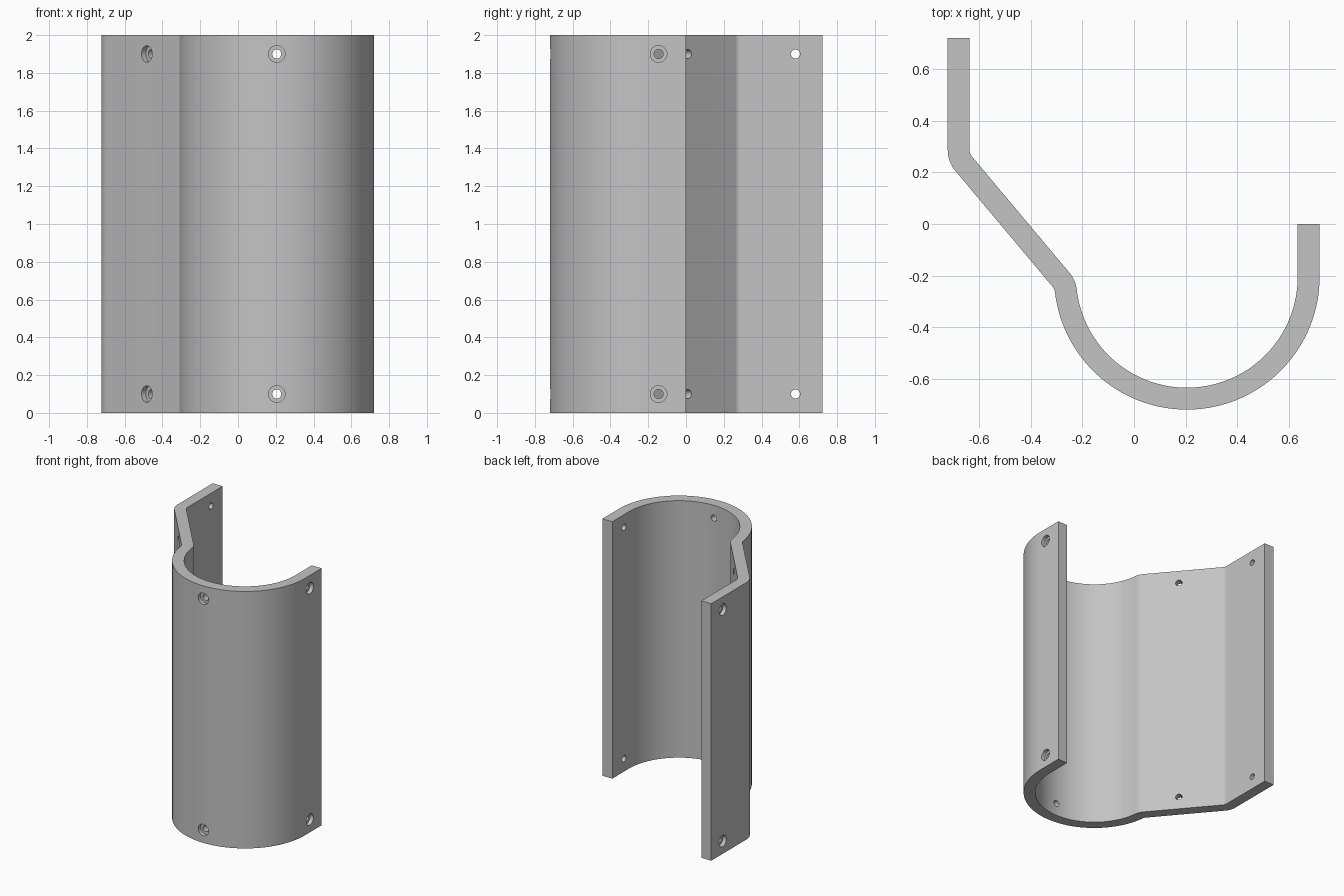
import bpy, bmesh
from math import sin, cos, radians, pi
from mathutils import Vector

cube = bpy.data.objects.get("Cube")
if cube:
    bpy.data.objects.remove(cube)

HEIGHT = 2.0
HALF = 0.0425          # half the sheet thickness
BORE_DEPTH = 0.03

steel = bpy.data.materials.new("plain grey")
steel.use_nodes = True
GREY = (0.55, 0.55, 0.55, 1)
steel.diffuse_color = GREY
steel.node_tree.nodes["Principled BSDF"].inputs["Base Color"].default_value = GREY


def arc(centre, radius, start, end, steps):
    """Points of an arc, angles in degrees."""
    angles = [radians(start + (end - start) * i / steps) for i in range(steps + 1)]
    return [Vector((centre[0] + radius * cos(a), centre[1] + radius * sin(a))) for a in angles]


def edge(side):
    """One edge of the bent sheet; side is +1 inside the trough, -1 outside."""
    o = side * HALF
    return ([Vector((-0.68 + o, 0.7215))]
            + arc((-0.60, 0.286), 0.08 - o, 180, 220, 10)
            + arc((-0.344, -0.268), 0.08 + o, 40, 6.5, 8)
            + arc((0.205, -0.205), 0.4725 - o, 186.5, 360, 64)
            + [Vector((0.6775 - o, 0))])


def make_object(name, bm):
    bmesh.ops.recalc_face_normals(bm, faces=bm.faces)
    mesh = bpy.data.meshes.new(name)
    bm.to_mesh(mesh)
    bm.free()
    obj = bpy.data.objects.new(name, mesh)
    bpy.context.collection.objects.link(obj)
    mesh.materials.append(steel)
    return obj


# Bent sheet: closed profile extruded upwards
bm = bmesh.new()
outline = edge(-1) + edge(1)[::-1]
face = bm.faces.new([bm.verts.new((p.x, p.y, 0)) for p in outline])
extruded = bmesh.ops.extrude_face_region(bm, geom=[face])
top = [v for v in extruded["geom"] if isinstance(v, bmesh.types.BMVert)]
bmesh.ops.translate(bm, verts=top, vec=(0, 0, HEIGHT))
sheet = make_object("bent_sheet", bm)


def add_cylinder(bm, point, axis, radius, start, end):
    """Cylinder along axis, between two distances from point."""
    turn = axis.to_track_quat("Z", "Y").to_matrix().to_4x4()
    turn.translation = point + axis * (start + end) / 2
    bmesh.ops.create_cone(bm, cap_ends=True, segments=32, radius1=radius,
                          radius2=radius, depth=end - start, matrix=turn)


# Counterbored screw holes: middle of the sheet and outward direction
slant = radians(220)
holes = [((0.205, -0.6775), (0, -1)),
         ((0.6775, -0.145), (1, 0)),
         ((-0.45, -0.017), (cos(slant), sin(slant))),
         ((-0.68, 0.58), (-1, 0))]


def make_cutter(name, radius, start):
    bm = bmesh.new()
    for (x, y), (dx, dy) in holes:
        for z in (0.1, HEIGHT - 0.1):
            add_cylinder(bm, Vector((x, y, z)), Vector((dx, dy, 0)), radius, start, 0.1)
    obj = make_object(name, bm)
    obj.hide_render = True
    return obj


cutters = [make_cutter("hole_cutter", 0.024, -0.1),
           make_cutter("counterbore_cutter", 0.044, HALF - BORE_DEPTH)]

bpy.ops.object.select_all(action="DESELECT")
bpy.context.view_layer.objects.active = sheet
sheet.select_set(True)
for cutter in cutters:
    cut = sheet.modifiers.new(cutter.name, "BOOLEAN")
    cut.operation = "DIFFERENCE"
    cut.solver = "EXACT"
    cut.object = cutter
    bpy.ops.object.modifier_apply(modifier=cut.name)
    bpy.data.objects.remove(cutter)

bpy.ops.object.shade_smooth_by_angle(angle=radians(30))
